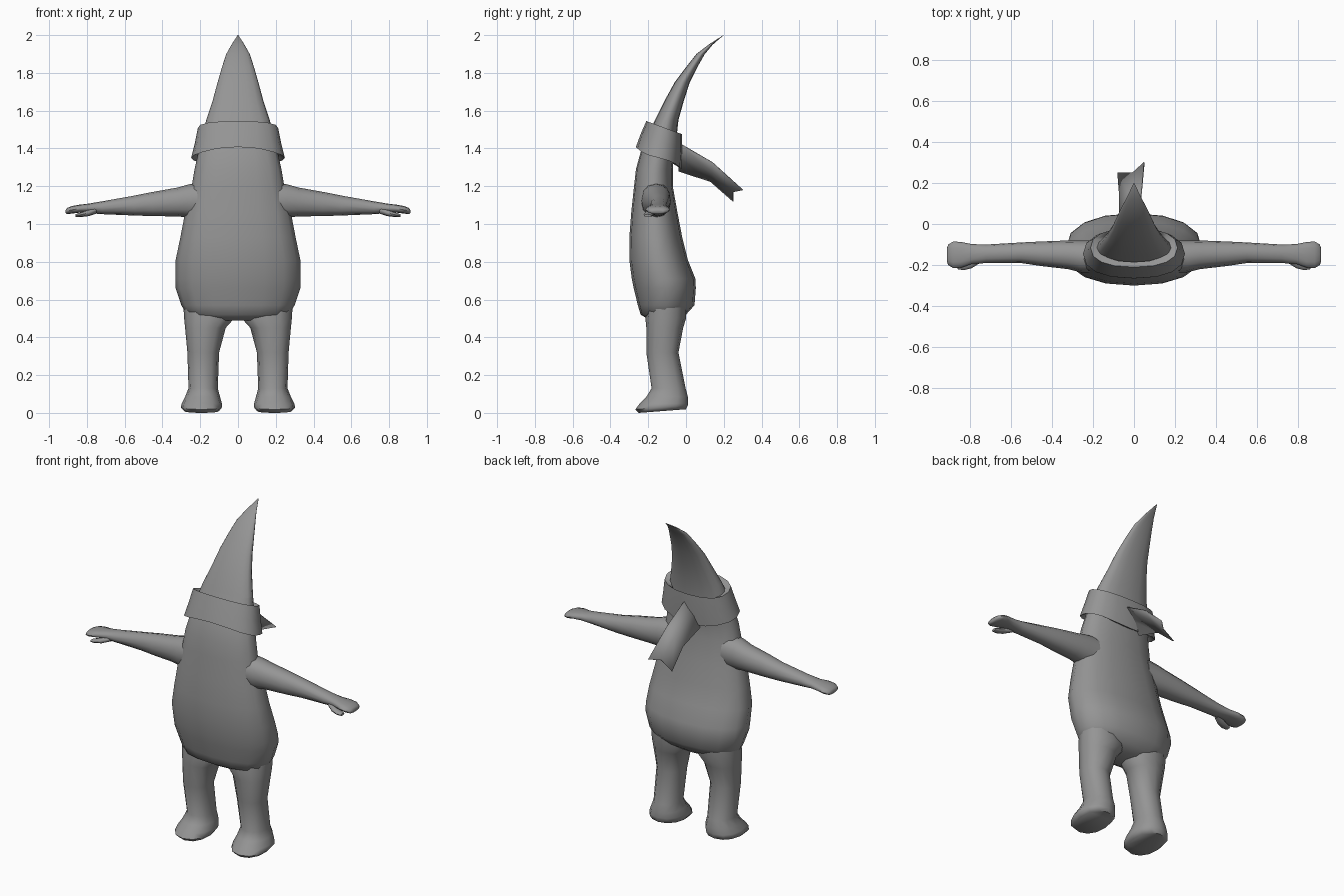
import bpy, bmesh, math

grey = bpy.data.materials.new("grey")
grey.diffuse_color = (0.3, 0.3, 0.3, 1)


def finish(name, bm, mirror=False, angle=60):
    bmesh.ops.recalc_face_normals(bm, faces=bm.faces)
    me = bpy.data.meshes.new(name)
    bm.to_mesh(me)
    bm.free()
    me.materials.append(grey)
    ob = bpy.data.objects.new(name, me)
    bpy.context.collection.objects.link(ob)
    if mirror:
        ob.modifiers.new("mirror", 'MIRROR')
    bpy.ops.object.select_all(action='DESELECT')
    ob.select_set(True)
    bpy.context.view_layer.objects.active = ob
    bpy.ops.object.shade_smooth_by_angle(angle=math.radians(angle))
    return ob


def power(v, p):
    return math.copysign(abs(v) ** p, v)


def loft(name, rings, axis, n=14, p=0.9, mirror=False):
    """Skin rings (position, a_min, a_max, b_min, b_max) along an axis, capped."""
    bm = bmesh.new()
    rows = []
    for t, a0, a1, b0, b1 in rings:
        row = []
        for i in range(n):
            w = 2 * math.pi * i / n
            a = (a0 + a1) / 2 + (a1 - a0) / 2 * power(math.cos(w), p)
            b = (b0 + b1) / 2 + (b1 - b0) / 2 * power(math.sin(w), p)
            row.append(bm.verts.new((a, b, t) if axis == 'z' else (t, a, b)))
        rows.append(row)
    for lo, hi in zip(rows, rows[1:]):
        for i in range(n):
            j = (i + 1) % n
            bm.faces.new((lo[i], lo[j], hi[j], hi[i]))
    bm.faces.new(rows[0])
    bm.faces.new(rows[-1])
    return finish(name, bm, mirror)


# Torso and head: z, half width, front y, back y
torso = [(0.49, 0.17, -0.19, -0.04), (0.52, 0.27, -0.24, 0.00),
         (0.57, 0.30, -0.255, 0.045), (0.66, 0.33, -0.277, 0.052),
         (0.71, 0.332, -0.287, 0.05), (0.81, 0.33, -0.30, 0.01),
         (0.93, 0.305, -0.30, -0.02), (1.06, 0.28, -0.29, -0.045),
         (1.20, 0.245, -0.275, -0.07), (1.29, 0.23, -0.265, -0.07),
         (1.40, 0.205, -0.235, -0.06), (1.55, 0.168, -0.165, -0.04)]
loft("body", [(z, -w, w, f, b) for z, w, f, b in torso], 'z', 16)

# Pointed head bending backwards
cone = [(1.46, 0.19, -0.20, -0.05), (1.55, 0.168, -0.165, -0.04),
        (1.65, 0.135, -0.115, -0.012), (1.75, 0.108, -0.06, 0.02),
        (1.83, 0.085, 0.00, 0.06), (1.90, 0.062, 0.055, 0.10),
        (1.95, 0.034, 0.12, 0.142), (2.0, 0.002, 0.198, 0.20)]
loft("pointed_head", [(z, -w, w, f, b) for z, w, f, b in cone], 'z', 16)

# Legs with flared feet
leg = [(0.0, 0.10, 0.285, -0.25, 0.00), (0.02, 0.085, 0.303, -0.268, 0.01),
       (0.05, 0.085, 0.298, -0.245, 0.01), (0.085, 0.095, 0.28, -0.21, 0.01),
       (0.13, 0.107, 0.262, -0.182, -0.002), (0.32, 0.10, 0.268, -0.21, -0.04),
       (0.45, 0.065, 0.28, -0.21, -0.015), (0.50, 0.02, 0.285, -0.215, 0.0),
       (0.58, 0.02, 0.29, -0.20, 0.0)]
foot = loft("leg", leg, 'z', 12, mirror=True)
for v in foot.data.vertices:            # sole lifts slightly at the heel
    if v.co.z < 0.03:
        v.co.z += 0.02 * (v.co.y + 0.25) / 0.26

# Arms: x, y range, z range
arm = [(0.18, -0.24, -0.08, 1.03, 1.22), (0.26, -0.235, -0.08, 1.035, 1.21),
       (0.32, -0.22, -0.08, 1.04, 1.193), (0.45, -0.205, -0.085, 1.042, 1.17),
       (0.55, -0.19, -0.09, 1.045, 1.15), (0.72, -0.19, -0.10, 1.052, 1.12),
       (0.79, -0.195, -0.098, 1.058, 1.108), (0.84, -0.212, -0.088, 1.06, 1.102),
       (0.88, -0.215, -0.085, 1.055, 1.095), (0.905, -0.20, -0.10, 1.052, 1.085),
       (0.912, -0.18, -0.12, 1.058, 1.075)]
loft("arm", arm, 'x', 12, mirror=True)
thumb = [(0.75, -0.19, -0.15, 1.055, 1.085), (0.79, -0.215, -0.165, 1.042, 1.075),
         (0.83, -0.225, -0.175, 1.037, 1.062), (0.86, -0.22, -0.185, 1.037, 1.052)]
loft("thumb", thumb, 'x', 8, mirror=True)

# Scarf: tilted flaring band with thickness
bm = bmesh.new()
n = 16
rows = []
for i in range(n):
    w = 2 * math.pi * i / n
    c, s = power(math.cos(w), 0.85), power(math.sin(w), 0.85)
    top = 1.51 - 0.035 * s
    low = 1.35 - 0.05 * s + 0.008 * math.sin(3 * w)
    rows.append([bm.verts.new(q) for q in (
        (0.165 * c, -0.11 + 0.075 * s, top - 0.02),
        (0.212 * c, -0.115 + 0.095 * s, top),
        (0.228 * c, -0.13 + 0.11 * s, (top + low) / 2),
        (0.248 * c, -0.145 + 0.12 * s, low),
        (0.205 * c, -0.15 + 0.085 * s, low + 0.025))])
for i in range(n):
    a, b = rows[i], rows[(i + 1) % n]
    for k in range(5):
        m = (k + 1) % 5
        bm.faces.new((a[k], b[k], b[m], a[m]))
finish("scarf_band", bm, angle=50)

# Scarf tail: thin ribbon with a notched end
bm = bmesh.new()
edge = [((0.03, -0.04, 1.43), (-0.03, -0.04, 1.36), (-0.07, -0.04, 1.28)),
        ((0.035, 0.14, 1.325), (-0.02, 0.14, 1.275), (-0.07, 0.13, 1.225)),
        ((0.05, 0.30, 1.18), (-0.005, 0.25, 1.17), (-0.08, 0.25, 1.12))]
grid = [[bm.verts.new(q) for q in r] for r in edge]
for r0, r1 in zip(grid, grid[1:]):
    for k in range(2):
        bm.faces.new((r0[k], r0[k + 1], r1[k + 1], r1[k]))
tail = finish("scarf_tail", bm, angle=30)
solid = tail.modifiers.new("thickness", 'SOLIDIFY')
solid.thickness = 0.006
solid.offset = 0
